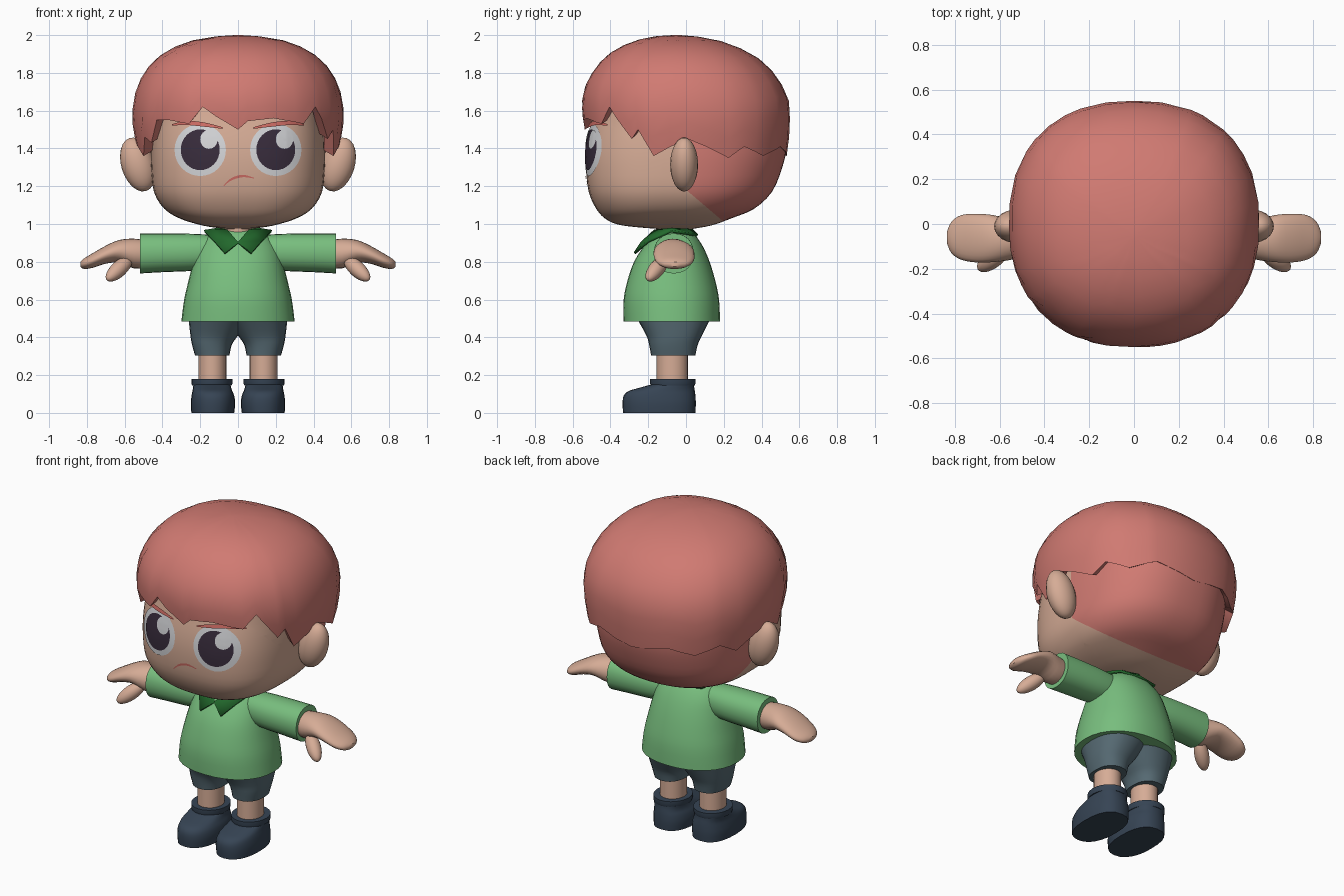
import bpy, bmesh, math
from mathutils import Vector
from mathutils.bvhtree import BVHTree

if "Cube" in bpy.data.objects:
    bpy.data.objects.remove(bpy.data.objects["Cube"])


def material(name, rgb):
    m = bpy.data.materials.new(name)
    lin = [((c / 255 + 0.055) / 1.055) ** 2.4 for c in rgb]
    m.diffuse_color = (*lin, 1)
    m.use_nodes = True
    m.node_tree.nodes["Principled BSDF"].inputs["Base Color"].default_value = m.diffuse_color
    return m


HAIR = material("hair red", (208, 122, 114))
SKIN = material("skin", (214, 172, 150))
GREEN = material("shirt green", (120, 190, 126))
DARK = material("collar green", (34, 104, 44))
SLATE = material("shorts slate", (86, 106, 115))
NAVY = material("shoe navy", (54, 68, 84))
WHITE = material("eye white", (212, 213, 216))
PUPIL = material("pupil plum", (56, 44, 60))
LINE = material("brow and mouth red", (205, 108, 100))


def finish(name, bm, *mats, angle=40):
    bmesh.ops.recalc_face_normals(bm, faces=bm.faces)
    me = bpy.data.meshes.new(name)
    bm.to_mesh(me)
    bm.free()
    ob = bpy.data.objects.new(name, me)
    bpy.context.collection.objects.link(ob)
    for m in mats:
        me.materials.append(m)
    bpy.ops.object.select_all(action='DESELECT')
    ob.select_set(True)
    bpy.context.view_layer.objects.active = ob
    bpy.ops.object.shade_smooth_by_angle(angle=math.radians(angle))
    return ob


def smooth_rows(rows, sub):
    """Catmull-Rom curve through rows of numbers."""
    out = []
    for i in range(len(rows) - 1):
        p = [Vector(rows[min(max(i + k, 0), len(rows) - 1)]) for k in (-1, 0, 1, 2)]
        for j in range(sub):
            t = j / sub
            out.append(0.5 * (2 * p[1] + (p[2] - p[0]) * t
                       + (2 * p[0] - 5 * p[1] + 4 * p[2] - p[3]) * t * t
                       + (3 * p[1] - p[0] - 3 * p[2] + p[3]) * t ** 3))
    return out + [Vector(rows[-1])]


def on_ring(ring, phi, n_front=2, n_back=2):
    """Point of a rounded outline (a0, a1, b0, b1); phi = 0 faces b0."""
    a0, a1, b0, b1 = ring
    s, c = math.sin(phi), -math.cos(phi)
    e = 2 / (n_front if c < 0 else n_back)
    a = (a0 + a1) / 2 + (a1 - a0) / 2 * math.copysign(abs(s) ** e, s)
    b = (b0 + b1) / 2 + (b1 - b0) / 2 * math.copysign(abs(c) ** e, c)
    return a, b


def skin_rings(bm, rings, cap_ends=True):
    for r, q in zip(rings, rings[1:]):
        for i in range(len(r)):
            k = (i + 1) % len(r)
            bm.faces.new((r[i], r[k], q[k], q[i]))
    if cap_ends:
        bm.faces.new(rings[0])
        bm.faces.new(rings[-1])


def loft(rows, axis='z', side=1, seg=24, sub=3, nf=2, nb=2):
    """Rows: height, a0, a1, b0, b1 along the z axis (a=x, b=y) or x axis (a=y, b=z)."""
    bm = bmesh.new()
    rings = []
    for h, *ring in smooth_rows(rows, sub):
        pts = [on_ring(ring, math.tau * i / seg, nf, nb) for i in range(seg)]
        rings.append([bm.verts.new((a * side, b, h) if axis == 'z' else (h * side, a, b))
                      for a, b in pts])
    skin_rings(bm, rings)
    return bm


def sym(rows):
    return [(z, -w, w, f, b) for z, w, f, b in rows]


def ellipsoid(name, mat, loc, radii, rot):
    bm = bmesh.new()
    bmesh.ops.create_uvsphere(bm, u_segments=20, v_segments=12, radius=1)
    ob = finish(name, bm, mat)
    ob.location, ob.scale, ob.rotation_euler = loc, radii, rot
    return ob


# Head, with the nape hair coloured behind two clean cuts
bm = loft(sym([(.972, .05, -.12, .02), (.985, .15, -.28, .1), (1.0, .22, -.37, .16),
               (1.03, .31, -.43, .24), (1.08, .39, -.475, .36), (1.17, .445, -.515, .455),
               (1.3, .46, -.53, .51), (1.42, .46, -.525, .535), (1.55, .45, -.5, .53),
               (1.7, .43, -.46, .48), (1.85, .3, -.34, .35), (1.92, .1, -.15, .1)]),
          seg=56, nf=2.9, nb=2.35)
cuts = [(Vector((0, -.01, 1.2)), Vector((0, 1, 0))),
        (Vector((0, -.01, 1.19)), Vector((0, .17, .2)).normalized())]
for co, no in cuts:
    bmesh.ops.bisect_plane(bm, geom=bm.verts[:] + bm.edges[:] + bm.faces[:],
                           plane_co=co, plane_no=no, dist=1e-5)
for f in bm.faces:
    c = f.calc_center_median()
    f.material_index = int(all((c - co).dot(no) > 0 for co, no in cuts))
bm.normal_update()
face_tree = BVHTree.FromBMesh(bm)
finish("head", bm, SKIN, HAIR)

# Hair cap with a jagged lower edge: (angle from the front, height)
edge = [(-180, 1.36), (-158, 1.40), (-140, 1.36), (-123, 1.41), (-110, 1.35), (-97, 1.41),
        (-88, 1.44), (-80, 1.41), (-70, 1.36), (-63, 1.46), (-56, 1.43), (-48, 1.55),
        (-38, 1.55), (-25, 1.53), (-17, 1.62), (0, 1.50), (4, 1.545), (17, 1.56), (36, 1.53),
        (45, 1.62), (59, 1.45), (64, 1.50), (72, 1.36), (82, 1.41), (90, 1.45), (98, 1.41),
        (111, 1.35), (121, 1.41), (137, 1.36), (156, 1.41), (180, 1.36)]
shape = smooth_rows(sym([(1.34, .525, -.505, .53), (1.45, .545, -.525, .545), (1.55, .56, -.545, .55),
                         (1.65, .553, -.55, .545), (1.75, .525, -.525, .5), (1.85, .46, -.46, .42),
                         (1.92, .37, -.38, .31), (1.97, .25, -.27, .18), (1.994, .11, -.16, .05),
                         (2.0, .02, -.07, -.03)]), 4)


def cap_point(z, deg, shrink=1):
    for r, q in zip(shape, shape[1:]):
        if z <= q[0] + 1e-6:
            break
    ring = r.lerp(q, min(max((z - r[0]) / (q[0] - r[0]), 0), 1))[1:]
    a, b = on_ring(ring, math.radians(deg), 2.25, 2.3)
    return a * shrink, b * shrink


keys = [e[0] for e in edge]
angles = sorted(keys[:-1] + [a for a in range(-180, 180, 10) if min(abs(a - k) for k in keys) > 4])
bm = bmesh.new()
rings = [[] for _ in range(12)]
for a in angles:
    lo, hi = next((p, q) for p, q in zip(edge, edge[1:]) if p[0] <= a < q[0])
    base = lo[1] + (hi[1] - lo[1]) * (a - lo[0]) / (hi[0] - lo[0])
    rings[0].append(bm.verts.new((*cap_point(base, a, .9), base + .03)))
    for j in range(11):
        z = base + (2 - base) * math.sin(j / 10 * math.pi / 2)
        rings[j + 1].append(bm.verts.new((*cap_point(z, a), z)))
skin_rings(bm, rings, False)
bm.faces.new(rings[-1])
finish("hair_cap", bm, HAIR, angle=50)


# Painted face details, laid on the head surface
def on_face(x, z, lift):
    hit = face_tree.ray_cast(Vector((x, -2, z)), Vector((0, 1, 0)))[0]
    return (x, hit.y - lift, z)


def face_disc(name, mat, x, z, rx, rz, lift):
    bm = bmesh.new()
    n = 32
    rings = [[bm.verts.new(on_face(x + rx * k * math.cos(math.tau * i / n),
                                   z + rz * k * math.sin(math.tau * i / n), lift))
              for i in range(n)] for k in (1, .75, .5, .25)]
    skin_rings(bm, rings, False)
    bm.faces.new(rings[-1])
    finish(name, bm, mat)


def face_stroke(name, pts, width, lift):
    bm = bmesh.new()
    path = smooth_rows(pts, 5)
    rows = []
    for i, (x, z) in enumerate(path):
        w = width * (.25 + .75 * math.sin(math.pi * i / (len(path) - 1)))
        rows.append([bm.verts.new(on_face(x, z + d * w / 2, lift)) for d in (-1, 1)])
    for p, q in zip(rows, rows[1:]):
        bm.faces.new((p[0], q[0], q[1], p[1]))
    finish(name, bm, LINE)


for s, tag in ((1, "right"), (-1, "left")):
    face_disc("eye_" + tag, WHITE, s * .2, 1.392, .136, .138, .005)
    face_disc("pupil_" + tag, PUPIL, s * .2, 1.393, .103, .108, .008)
    face_disc("eye_glint_" + tag, WHITE, s * .2 + .046, 1.448, .046, .05, .011)
    face_stroke("brow_" + tag, [(s * .08, 1.508), (s * .17, 1.525), (s * .27, 1.535), (s * .35, 1.525)],
                .024, .014)
face_stroke("mouth", [(-.078, 1.2), (-.035, 1.237), (.025, 1.254), (.085, 1.243)], .014, .005)

# Neck and shirt body
finish("neck", loft(sym([(.88, .085, -.16, .02), (1.02, .085, -.16, .02)]), sub=1), SKIN)
finish("shirt", loft(sym([(.485, .3, -.33, .18), (.6, .285, -.33, .175), (.7, .262, -.31, .155),
                          (.8, .237, -.275, .125), (.88, .21, -.225, .09), (.94, .16, -.18, .05),
                          (.965, .09, -.15, .02)]), seg=32, nf=2.2, nb=2.2), GREEN)

# Folded collar: inner and outer edge from the front round to the back
inner = [(0, -.235, .9), (.055, -.165, .965), (.095, -.07, .975), (.07, 0, .975), (0, .025, .975)]
outer = [(.07, -.272, .845), (.125, -.2, .908), (.178, -.08, .962), (.13, .03, .945), (0, .06, .938)]
bm = bmesh.new()
rows = [[bm.verts.new(p) for p in pair] for pair in zip(inner, outer)]
for p, q in zip(rows, rows[1:]):
    bm.faces.new((p[0], p[1], q[1], q[0]))
collar = finish("collar", bm, DARK)
mod = collar.modifiers.new("mirror", 'MIRROR')
mod.use_clip = True
mod = collar.modifiers.new("thickness", 'SOLIDIFY')
mod.thickness, mod.offset = .014, 0

# Paired parts
for s, tag in ((1, "right"), (-1, "left")):
    ellipsoid("ear_" + tag, SKIN, (s * .53, -.01, 1.315), (.088, .074, .147), (0, s * .3, 0))
    finish("sleeve_" + tag, loft([(.1, -.15, .02, .77, .94), (.24, -.165, .035, .752, .948),
                                  (.4, -.17, .04, .745, .95), (.52, -.17, .04, .738, .95)],
                                 'x', s, nf=2.2, nb=2.2), GREEN)
    finish("hand_" + tag, loft([(.46, -.135, .0, .77, .91), (.55, -.16, .02, .765, .922),
                                (.63, -.17, .04, .795, .915), (.70, -.172, .045, .79, .885),
                                (.77, -.16, .04, .768, .845), (.815, -.13, .01, .762, .818),
                                (.835, -.085, -.035, .775, .8)], 'x', s), SKIN)
    # Thumb pointing down, outward and forward
    d = Vector((s * .12, -.09, -.11))
    ellipsoid("thumb_" + tag, SKIN, (s * .63, -.155, .762), (.042, .042, .098),
              d.to_track_quat('Z', 'Y').to_euler())
    finish("shorts_leg_" + tag, loft([(.305, .045, .228, -.185, .05), (.36, .033, .243, -.195, .062),
                                      (.41, .0, .252, -.21, .085), (.5, -.06, .262, -.26, .13)],
                                     'z', s, nf=2.3, nb=2.3), SLATE)
    finish("leg_" + tag, loft([(.14, .062, .21, -.155, .01), (.36, .062, .21, -.155, .01)],
                              'z', s, sub=1), SKIN)
    finish("shoe_" + tag, loft([(0, .02, .247, -.333, .05), (.05, .015, .25, -.336, .052),
                                (.09, .02, .246, -.33, .05), (.115, .03, .241, -.305, .047),
                                (.132, .036, .238, -.25, .044), (.15, .04, .236, -.185, .042)],
                               'z', s, nf=2.3, nb=2.5), NAVY)
    finish("shoe_cuff_" + tag, loft([(.145, .034, .243, -.187, .046), (.155, .03, .246, -.19, .05),
                                     (.18, .03, .246, -.19, .05)], 'z', s, sub=1), NAVY)
